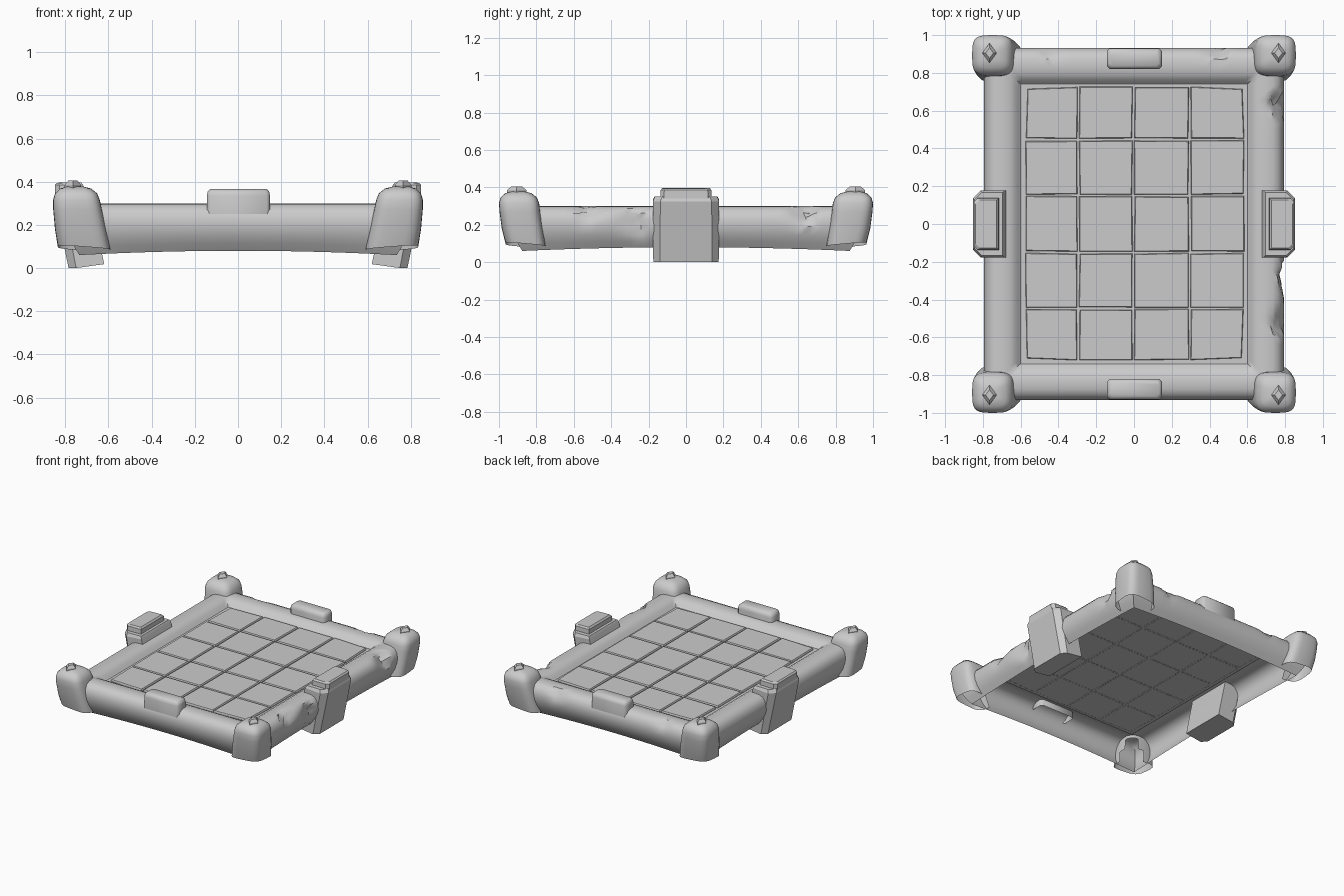
import bpy, bmesh, math, random
from mathutils import Vector

if "Cube" in bpy.data.objects:
    bpy.data.objects.remove(bpy.data.objects["Cube"])

random.seed(4)

def finish(name, bm, angle=35, bevel=0, segs=2, flip_up=False):
    bmesh.ops.remove_doubles(bm, verts=bm.verts, dist=0.0002)
    bmesh.ops.recalc_face_normals(bm, faces=bm.faces)
    if flip_up and sum(f.normal.z * f.calc_area() for f in bm.faces) < 0:
        bmesh.ops.reverse_faces(bm, faces=bm.faces)
    me = bpy.data.meshes.new(name)
    bm.to_mesh(me)
    bm.free()
    ob = bpy.data.objects.new(name, me)
    bpy.context.collection.objects.link(ob)
    bpy.ops.object.select_all(action='DESELECT')
    ob.select_set(True)
    bpy.context.view_layer.objects.active = ob
    if bevel:
        m = ob.modifiers.new("bevel", 'BEVEL')
        m.width, m.segments, m.limit_method = bevel, segs, 'ANGLE'
    bpy.ops.object.shade_smooth_by_angle(angle=math.radians(angle))
    return ob

def loft(bm, rings, closed=True, cap_start=False, cap_end=False):
    rows = [[bm.verts.new(p) for p in r] for r in rings]
    n = len(rows[0])
    for a, b in zip(rows, rows[1:]):
        for i in range(n if closed else n - 1):
            j = (i + 1) % n
            bm.faces.new((a[i], a[j], b[j], b[i]))
    if cap_start:
        bm.faces.new(rows[0])
    if cap_end:
        bm.faces.new(rows[-1])

# Hollow rim: one profile (inset, height) swept along four mitred sides
HX, HY = 0.795, 0.935
PROFILE = [(.06, .06), (.035, .10), (.015, .14), (.002, .19), (.002, .23), (.012, .262),
           (.032, .286), (.06, .297), (.10, .30), (.14, .295), (.17, .28), (.185, .26), (.195, .252)]
# Chipped facets: (position, outward normal)
CHIPS = [((.775, .53, .27), (1, .45, .75)), ((.775, -.42, .27), (1, -.3, .8)),
         ((.79, -.37, .2), (1, .25, .1)),
         ((.33, .92, .27), (.25, 1, .8)), ((-.33, .92, .275), (-.2, 1, .9))]

def chip(p):
    for c, n in CHIPS:
        c, n = Vector(c), Vector(n).normalized()
        if (p - c).length < 0.15:
            d = (p - c).dot(n)
            if d > 0:
                p = p - n * d
    return p

bm = bmesh.new()
N = 48
for side in range(4):
    along, out = (HX, HY) if side % 2 == 0 else (HY, HX)
    rows = []
    for inset, z in PROFILE:
        row = []
        for k in range(N + 1):
            t = -1 + 2 * k / N
            u = t * (along - inset)
            v = out - inset
            zz = z + .02 * (1 - t * t) * max(0, (.19 - z) / .13)
            x, y = (u, -v) if side % 2 == 0 else (v, u)
            if side >= 2:
                x, y = -x, -y
            row.append(chip(Vector((x, y, zz))))
        rows.append(row)
    loft(bm, rows, closed=False)
finish("rim", bm, 40, flip_up=True)

# Floor sheet inside the rim
bm = bmesh.new()
fx, fy, fz = HX - .195, HY - .195, .252
bm.faces.new([bm.verts.new((x, y, fz)) for x, y in ((-fx, -fy), (fx, -fy), (fx, fy), (-fx, fy))])
finish("floor", bm, flip_up=True)

# Floor tiles, slightly irregular, with bevelled top edges
bm = bmesh.new()
XS = [-.58, -.295, -.003, .295, .587]
YS = [-.725, -.447, -.15, .152, .447, .73]
G = .006
def jit():
    return random.uniform(-.003, .003)
for i in range(4):
    for j in range(5):
        base = []
        for a, b in ((0, 0), (1, 0), (1, 1), (0, 1)):
            x = XS[i + a] + (G if a == 0 else -G) + jit()
            y = YS[j + b] + (G if b == 0 else -G) + jit()
            # outer corners pull in a little
            if i + a in (0, 4) and j + b in (0, 5):
                x *= .985
                y *= .985
            base.append(Vector((x, y, fz - .001)))
        mid = sum(base, Vector()) / 4
        top = [p.lerp(mid, .025) + Vector((0, 0, .016)) for p in base]
        wall = [p + Vector((0, 0, .010)) for p in base]
        loft(bm, [base, wall, top], cap_end=True)
finish("floor_tiles", bm, 20, flip_up=True)

# Corner posts: flared hoods, open towards the inside below the rim
# each level: x min, x max, y min, y max, height
LEVELS = [(.59, .835, .75, .965, .09), (.61, .848, .765, .985, .18), (.63, .856, .78, .997, .27),
          (.64, .857, .785, 1.0, .315), (.652, .848, .797, .992, .345),
          (.68, .825, .825, .967, .368), (.72, .79, .865, .93, .378)]

def post_ring(x0, x1, y0, y1, z, n=28):
    pts = []
    for k in range(n):
        a = 2 * math.pi * k / n
        c, s = math.cos(a), math.sin(a)
        px = math.copysign(abs(c) ** .55, c)
        py = math.copysign(abs(s) ** .55, s)
        tilt = .015 * (px + py) * .6 if z < .1 else 0
        pts.append(Vector(((x0 + x1) / 2 + px * (x1 - x0) / 2,
                           (y0 + y1) / 2 + py * (y1 - y0) / 2, z + tilt)))
    return pts

for sx, fb in ((-1, "left"), (1, "right")):
    for sy, nm in ((-1, "front"), (1, "back")):
        flip = Vector((sx, sy, 1))
        bm = bmesh.new()
        loft(bm, [[p * flip for p in post_ring(*lv)] for lv in LEVELS], cap_end=True)
        bmesh.ops.recalc_face_normals(bm, faces=bm.faces)
        inner = [f for f in bm.faces if f.calc_center_median().z < .27
                 and abs(f.calc_center_median().x) < .70 and abs(f.calc_center_median().y) < .85]
        bmesh.ops.delete(bm, geom=inner, context='FACES')
        finish(f"{nm}_{fb}_post", bm, 45, flip_up=True)
        # Diamond stud on the post
        bm = bmesh.new()
        ring = lambda k, z: [Vector((sx * .765 + dx * k, sy * .905 + dy * k, z))
                             for dx, dy in ((.038, 0), (0, .052), (-.038, 0), (0, -.052))]
        loft(bm, [ring(1, .365), ring(1, .385), ring(.55, .405)], cap_end=True)
        finish(f"{nm}_{fb}_stud", bm, 20, flip_up=True)

# Side brackets: leaning blocks with chamfered outer corners, plus a cap
for sx, nm in ((-1, "left"), (1, "right")):
    def plan(xi, xo, hy, zi, zo, ch):
        return [Vector((sx * x, y, z)) for x, y, z in (
            (xi, -hy, zi), (xo - ch, -hy, zo), (xo, -hy + ch, zo),
            (xo, hy - ch, zo), (xo - ch, hy, zo), (xi, hy, zi))]
    bm = bmesh.new()
    loft(bm, [plan(.62, .785, .175, .018, 0, .035), plan(.685, .852, .177, .335, .325, .04),
              plan(.695, .845, .167, .352, .35, .04)], cap_start=True, cap_end=True)
    finish(f"{nm}_bracket", bm, 25)
    bm = bmesh.new()
    loft(bm, [plan(.715, .848, .138, .34, .34, .02), plan(.717, .848, .136, .385, .385, .02),
              plan(.727, .838, .126, .397, .395, .02)], cap_end=True)
    finish(f"{nm}_bracket_cap", bm, 25, flip_up=True)

# Rounded lugs on the front and back rails, open underneath
for sy, nm in ((-1, "front"), (1, "back")):
    def lug(hx, y0, y1, z, c=.015):
        return [Vector((x + .002, sy * y, z)) for x, y in (
            (-hx, y0 + c), (-hx + c, y0), (hx - c, y0), (hx, y0 + c),
            (hx, y1 - c), (hx - c, y1), (-hx + c, y1), (-hx, y1 - c))]
    bm = bmesh.new()
    loft(bm, [lug(.146, .82, .93, .25), lug(.146, .82, .93, .335),
              lug(.142, .825, .925, .355), lug(.13, .838, .912, .366)], cap_end=True)
    finish(f"{nm}_lug", bm, 50, flip_up=True)
